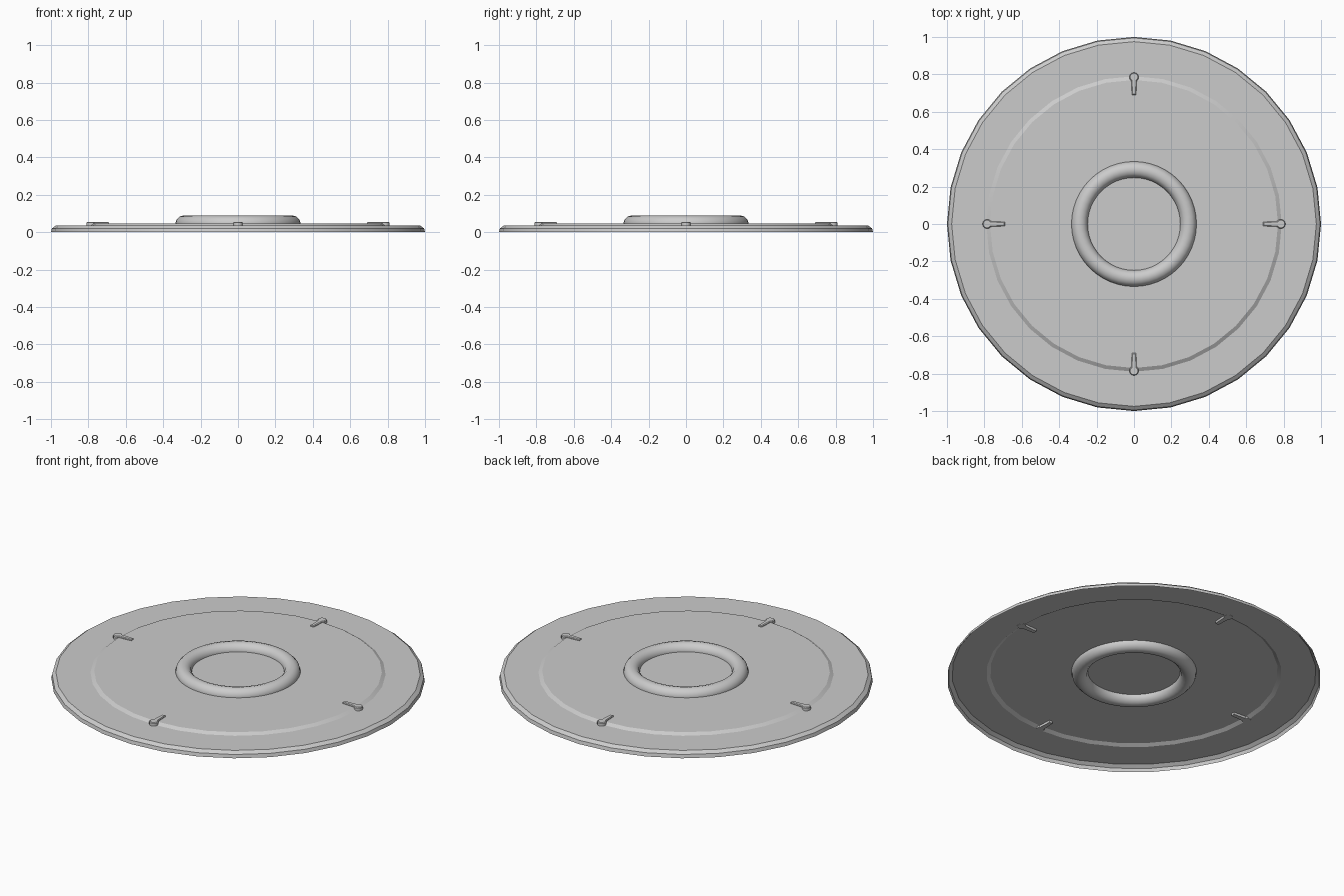
import bpy
import bmesh
import math
from mathutils import Matrix

cube = bpy.data.objects.get("Cube")
if cube:
    bpy.data.objects.remove(cube, do_unlink=True)

grey = bpy.data.materials.new("light_grey")
grey.use_nodes = True
grey.diffuse_color = (0.6, 0.6, 0.6, 1)
grey.node_tree.nodes["Principled BSDF"].inputs["Base Color"].default_value = (0.6, 0.6, 0.6, 1)


def finish(obj, angle):
    """Give the part its colour and its shading."""
    obj.data.materials.clear()
    obj.data.materials.append(grey)
    bpy.ops.object.select_all(action="DESELECT")
    obj.select_set(True)
    bpy.context.view_layer.objects.active = obj
    bpy.ops.object.shade_smooth_by_angle(angle=math.radians(angle))


def from_bmesh(name, bm, angle):
    mesh = bpy.data.meshes.new(name)
    bm.to_mesh(mesh)
    bm.free()
    obj = bpy.data.objects.new(name, mesh)
    bpy.context.collection.objects.link(obj)
    finish(obj, angle)


# Thin stepped plate, open underneath: rim, outer flat, step, inner flat
SIDES = 32
profile = [(1, 0), (0.995, 0.02), (0.975, 0.035), (0.79, 0.035), (0.77, 0.047)]
bm = bmesh.new()
rings = []
for r, z in profile:
    rings.append([bm.verts.new((r * math.cos(a), r * math.sin(a), z))
                  for a in (math.tau * i / SIDES for i in range(SIDES))])
for low, high in zip(rings, rings[1:]):
    for i in range(SIDES):
        j = (i + 1) % SIDES
        bm.faces.new((low[i], low[j], high[j], high[i]))
bm.faces.new(rings[-1])
from_bmesh("plate", bm, 28)

# Round centre ring passing through the plate
bpy.ops.mesh.primitive_torus_add(major_radius=0.291, minor_radius=0.044,
                                 major_segments=48, minor_segments=12,
                                 location=(0, 0, 0.045))
ring = bpy.context.object
ring.name = "centre_ring"
finish(ring, 40)


# Keyhole-shaped tabs across the step: round outer end, narrow inner tail
def tab(name, turn):
    bm = bmesh.new()
    outline = [(0.69, 0.011), (0.69, -0.011), (0.767, -0.015)]
    for k in range(9):
        a = math.radians(-120 + 30 * k)
        outline.append((0.785 + 0.025 * math.cos(a), 0.025 * math.sin(a)))
    outline.append((0.767, 0.015))
    base = bm.faces.new([bm.verts.new((x, y, 0.034)) for x, y in outline])
    extruded = bmesh.ops.extrude_face_region(bm, geom=[base])["geom"]
    top = [v for v in extruded if isinstance(v, bmesh.types.BMVert)]
    bmesh.ops.translate(bm, verts=top, vec=(0, 0, 0.021))
    bmesh.ops.recalc_face_normals(bm, faces=bm.faces)
    edges = [e for e in bm.edges if all(v.co.z > 0.05 for v in e.verts)]
    bmesh.ops.bevel(bm, geom=edges, offset=0.004, segments=1, affect="EDGES")
    bm.transform(Matrix.Rotation(turn, 4, "Z"))
    from_bmesh(name, bm, 35)


for i, side in enumerate(("left", "back", "right", "front")):
    tab(side + "_tab", i * math.pi / 2)
